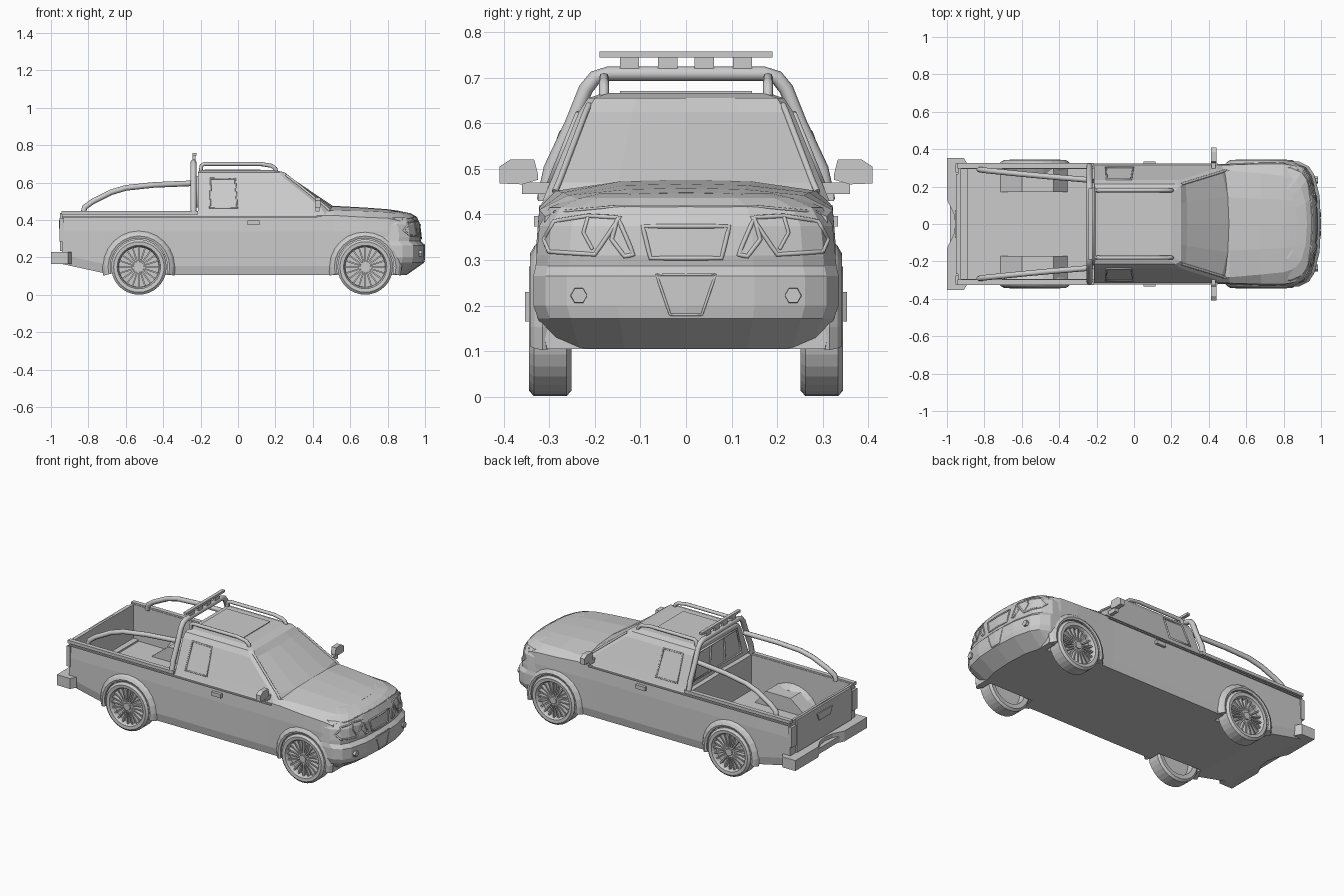
import bpy, bmesh, math
from mathutils import Matrix, Vector

if "Cube" in bpy.data.objects:
    bpy.data.objects.remove(bpy.data.objects["Cube"])


def add(name, bm, mirror=False):
    bmesh.ops.recalc_face_normals(bm, faces=bm.faces)
    me = bpy.data.meshes.new(name)
    bm.to_mesh(me)
    bm.free()
    ob = bpy.data.objects.new(name, me)
    bpy.context.collection.objects.link(ob)
    if mirror:
        ob.modifiers.new("mirror", 'MIRROR').use_axis = (False, True, False)
    return ob


def loft(name, rings, mirror=False, caps=True, bm=None):
    own = bm is None
    bm = bm or bmesh.new()
    vs = [[bm.verts.new(p) for p in r] for r in rings]
    n = len(vs[0])
    for a, b in zip(vs, vs[1:]):
        for i in range(n):
            bm.faces.new((a[i], a[(i + 1) % n], b[(i + 1) % n], b[i]))
    if caps:
        bm.faces.new(vs[0])
        bm.faces.new(vs[-1])
    return add(name, bm, mirror) if own else bm


def cube(bm, lo, hi, mat=Matrix()):
    lo, hi = Vector(lo), Vector(hi)
    bmesh.ops.create_cube(bm, size=1, matrix=mat @ Matrix.Translation((lo + hi) / 2) @ Matrix.Diagonal((*(hi - lo), 1)))


def box(name, lo, hi, mirror=False):
    bm = bmesh.new()
    cube(bm, lo, hi)
    return add(name, bm, mirror)


def tube(name, pts, r, cyclic=False, both=True):
    for s, tag in ((1, "_left"), (-1, "_right")) if both else ((1, ""),):
        cu = bpy.data.curves.new(name + tag, 'CURVE')
        cu.dimensions = '3D'
        cu.bevel_depth, cu.bevel_resolution, cu.use_fill_caps = r, 2, True
        sp = cu.splines.new('POLY')
        sp.points.add(len(pts) - 1)
        for p, (x, y, z) in zip(sp.points, pts):
            p.co = (x, s * y, z, 1)
        sp.use_cyclic_u = cyclic
        bpy.context.collection.objects.link(bpy.data.objects.new(name + tag, cu))


def interp(table, t):
    for a, b in zip(table, table[1:]):
        if t <= b[0]:
            k = max(0, (t - a[0]) / (b[0] - a[0]))
            return [p + (q - p) * k for p, q in zip(a, b)]
    return list(table[-1])


def sym(half):
    return [(x, -y, z) for x, y, z in reversed(half[1:])] + half


# Main body: cross-sections from tail to hood
def section(x, zb, ws, zs, yh, ze, zc):
    half = [(0, zb), (ws - .01, zb), (ws, zb + .05), (ws, .34), (ws - .006, zs),
            (yh, ze), (yh * .5, zc), (0, zc + .003)]
    return [(x, y, z) for y, z in half] + [(x, -y, z) for y, z in half[-2:0:-1]]


body = loft("body", [section(*s) for s in (
    (-.94, .165, .318, .425, .305, .44, .44), (-.71, .115, .32, .425, .305, .44, .44),
    (-.34, .105, .32, .425, .305, .44, .44), (.42, .105, .32, .425, .305, .44, .44),
    (.51, .105, .322, .425, .285, .452, .473), (.68, .105, .328, .415, .27, .448, .464),
    (.80, .105, .328, .41, .258, .442, .455), (.87, .105, .315, .395, .235, .432, .445))])

# Nose: plan outlines stacked upward
BOW = [(0, 0), (.45, .008), (.78, .035), (.92, .065), (1, .12)]
NOSE = [(.105, .90, .30, 1), (.172, .995, .325, 1), (.2, 1.0, .335, 1), (.265, 1.0, .335, 1), (.287, .978, .33, 1),
        (.31, .982, .328, 1), (.375, .975, .322, 1), (.415, .958, .30, 1), (.436, .925, .25, .9), (.447, .87, .2, .7)]


def nose_x(y, z):
    _, x0, w, b = interp(NOSE, z)
    return x0 - b * interp(BOW, abs(y) / w)[1]


nose = loft("nose", [sym([(x0 - d * b, f * w, z) for f, d in BOW] + [(.76, w, z)]) for z, x0, w, b in NOSE])

# Cut wheel wells and the open bed
AXLES = (-.53, .68)
bm = bmesh.new()
for cx in AXLES:
    for s in (-1, 1):
        bmesh.ops.create_cone(bm, cap_ends=True, segments=32, radius1=.158, radius2=.158, depth=.2,
                              matrix=Matrix.Translation((cx, s * .34, .15)) @ Matrix.Rotation(math.pi / 2, 4, 'X'))
wells = add("well_cutter", bm)
bed = box("bed_cutter", (-.925, -.295, .22), (-.245, .295, .6))
for ob, cutters in ((body, (wells, bed)), (nose, (wells,))):
    for c in cutters:
        m = ob.modifiers.new("cut", 'BOOLEAN')
        m.operation, m.solver, m.object = 'DIFFERENCE', 'EXACT', c
bpy.context.view_layer.update()
deps = bpy.context.evaluated_depsgraph_get()
for ob in (body, nose):
    me = bpy.data.meshes.new_from_object(ob.evaluated_get(deps))
    ob.modifiers.clear()
    ob.data = me
for c in (wells, bed):
    bpy.data.objects.remove(c)

# Wheel arch flares, wheel boxes in the bed
for cx, tag in zip(AXLES, ("rear", "front")):
    rings = []
    for i in range(15):
        a = math.radians(-14 + 208 * i / 14)
        rings.append([(cx + r * math.cos(a), y, .15 + r * math.sin(a))
                      for r, y in ((.196, .315), (.182, .332), (.165, .342), (.153, .338), (.153, .25), (.162, .25))])
    loft(tag + "_wheel_arch", rings, True)
loft("bed_wheel_box", [[(-.72, y, .215), (-.35, y, .215), (-.43, y, z), (-.60, y, z)]
                       for y, z in ((.17, .31), (.30, .31))], True)

# Wheels: turned tyre, rim disc, hub and thin spokes
TYRE = [(.108, -.044), (.135, -.047), (.148, -.036), (.148, .036), (.135, .047), (.116, .045), (.109, .03), (.106, 0)]
for cx, tag in zip(AXLES, ("rear", "front")):
    bm = bmesh.new()
    rings = [[(r * math.cos(t), y, r * math.sin(t)) for r, y in TYRE]
             for t in (2 * math.pi * i / 32 for i in range(33))]
    loft("", rings, caps=False, bm=bm)
    bmesh.ops.remove_doubles(bm, verts=bm.verts, dist=1e-5)
    turn = Matrix.Rotation(math.pi / 2, 4, 'X')
    for r, y, d in ((.108, .004, .012), (.022, .022, .036)):
        bmesh.ops.create_cone(bm, cap_ends=True, segments=32, radius1=r, radius2=r, depth=d,
                              matrix=Matrix.Translation((0, y, 0)) @ turn)
    for i in range(20):
        cube(bm, (.015, .01, -.004), (.109, .032, .004), Matrix.Rotation(math.pi * i / 10, 4, 'Y'))
    bmesh.ops.translate(bm, verts=bm.verts, vec=(cx, .298, .149))
    add(tag + "_wheels", bm, True)

# Cab
CAB = [(.43, -.215, .555, .06, .315), (.47, -.215, .515, .045, .298), (.625, -.215, .285, .01, .235),
       (.655, -.213, .25, 0, .215), (.667, -.205, .2, 0, .18)]
loft("cab", [sym([(xf, 0, z), (xf - bow * .3, w * .5, z), (xf - bow, w * .93, z), (xf - bow - .03, w, z), (xb, w, z)])
             for z, xb, xf, bow, w in CAB])
box("roof_panel", (-.18, -.145, .66), (.12, .145, .671))
tube("windscreen_pillar", [(.256, .213, .64), (.278, .22, .625), (.47, .279, .47), (.49, .288, .45)], .007)


def side(x, z):
    return (x, interp(CAB, z)[4] + .001, z)


tube("side_window_frame", [side(-.15, .465), side(-.005, .465), side(-.015, .62), side(-.145, .622)], .006, True)
tube("back_window_frame", [(-.216, -.235, .47), (-.216, .235, .47), (-.216, .19, .63), (-.216, -.19, .63)], .007, True, False)
tube("back_window_divider", [(-.216, .075, .47), (-.216, .065, .63)], .006)

# Roof rails, roll bar, bed bars and light bar
tube("roof_rail", [(-.20, .18, .655), (-.195, .18, .692), (-.18, .18, .70), (.12, .18, .70),
                   (.18, .18, .69), (.2, .18, .675), (.205, .18, .65)], .011)
arch = [(.312, .43), (.297, .5), (.25, .6), (.22, .675), (.2, .7), (.17, .709)]
tube("roll_bar", [(-.238, y, z) for y, z in arch] + [(-.238, -y, z) for y, z in reversed(arch)], .016, False, False)
tube("bed_bar", [(-.235, .235, .597), (-.45, .253, .588), (-.60, .267, .572), (-.68, .275, .548),
                 (-.78, .285, .497), (-.82, .29, .468), (-.828, .292, .435)], .015)
box("light_bar", (-.243, -.19, .744), (-.223, .19, .758))
for y in (.04, .124):
    box("light_bar_mount", (-.243, y - .021, .71), (-.228, y + .021, .746), True)

# Bed rails, trim lines, handles
box("bed_rail", (-.945, .298, .43), (-.215, .325, .449), True)
box("side_trim", (-.94, .31, .413), (.45, .323, .42), True)
box("door_handle", (.05, .31, .373), (.115, .334, .397), True)

# Mirrors
loft("mirror_head", [[(x, y, z) for y, z in ((.325, .488), (.333, .52), (.385, .521), (.409, .505), (.409, .468), (.36, .466), (.325, .476))]
                     for x in (.412, .442)], True)
box("mirror_arm", (.415, .285, .445), (.437, .36, .47), True)

# Tail: tailgate, lights and bumper
box("tailgate", (-.952, -.268, .235), (-.93, .268, .437))
loft("tailgate_handle", [[(x, y, z) for y, z in ((-.075, .40), (.075, .40), (.055, .355), (-.055, .355))]
                         for x in (-.958, -.94)])
box("tail_light", (-.954, .275, .285), (-.93, .323, .41), True)
plan = [(-.955, 0), (-.965, .06), (-1, .13), (-1, .353), (-.91, .353), (-.89, .32)]
loft("rear_bumper", [[(x, y, z) for x, y, z in sym([(x, y, z) for x, y in plan])] for z in (.165, .23)])
loft("rear_bumper_step", [[(x, -.15, z) for x, z in ((-.985, .17), (-.985, .205), (-.92, .205), (-.92, .17))],
                          [(x, .15, z) for x, z in ((-.985, .17), (-.985, .205), (-.92, .205), (-.92, .17))]])


# Front details drawn on the nose surface
def on_nose(name, pts, r=.004, both=True, closed=True):
    out = []
    for (y0, z0), (y1, z1) in zip(pts, pts[1:] + pts[:1] if closed else pts[1:]):
        for i in range(5):
            y, z = y0 + (y1 - y0) * i / 5, z0 + (z1 - z0) * i / 5
            out.append((nose_x(y, z), y, z))
    tube(name, out, r, closed, both)


on_nose("grille_frame", [(-.095, .374), (.095, .374), (.078, .304), (-.078, .304)], .005, False)
on_nose("grille_strut", [(.15, .393), (.115, .312), (.135, .308), (.163, .345)], .005)
on_nose("headlight", [(.145, .393), (.215, .397), (.29, .385), (.312, .345), (.30, .318), (.20, .312)], .005)
on_nose("headlight_divider", [(.215, .395), (.225, .36), (.20, .314)], .004, True, False)
on_nose("hood_edge", [(-.29, .405), (-.15, .418), (.15, .418), (.29, .405), (.295, .40)], .003, False, False)
on_nose("bumper_recess", [(-.065, .268), (.065, .268), (.035, .18), (-.035, .18)], .003, False)
bm = bmesh.new()
bmesh.ops.create_cone(bm, cap_ends=True, segments=6, radius1=.021, radius2=.018, depth=.05,
                      matrix=Matrix.Translation((nose_x(.235, .222) - .012, .235, .222)) @ Matrix.Rotation(math.pi / 2, 4, 'Y'))
add("fog_light", bm, True)
